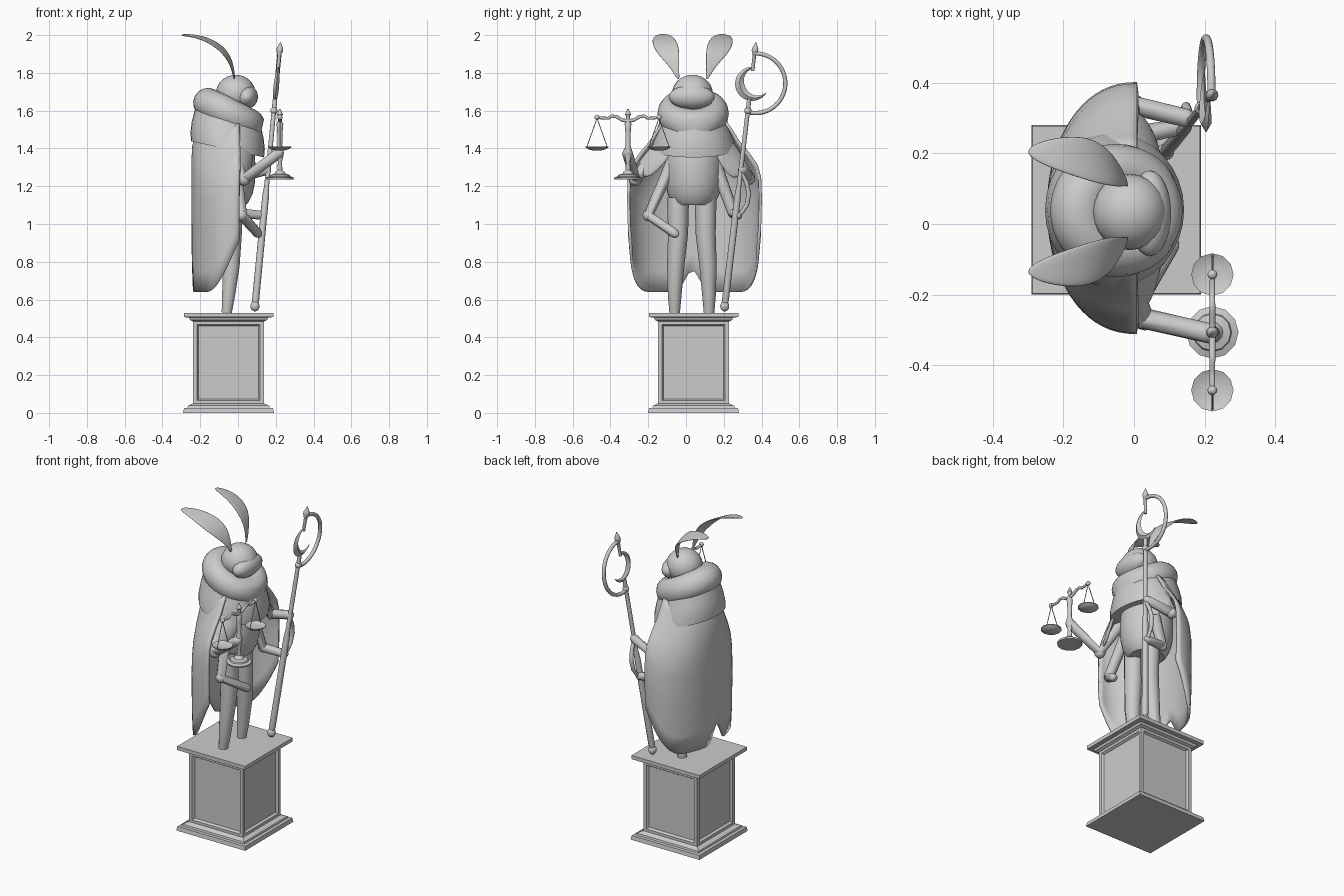
import bpy, bmesh, math
from mathutils import Vector

if "Cube" in bpy.data.objects:
    bpy.data.objects.remove(bpy.data.objects["Cube"])
C = bpy.context


def finish(name, bm, angle=40):
    bmesh.ops.recalc_face_normals(bm, faces=bm.faces)
    me = bpy.data.meshes.new(name)
    bm.to_mesh(me)
    bm.free()
    ob = bpy.data.objects.new(name, me)
    C.collection.objects.link(ob)
    smooth(ob, angle)
    return ob


def smooth(ob, angle=40):
    bpy.ops.object.select_all(action='DESELECT')
    ob.select_set(True)
    C.view_layer.objects.active = ob
    bpy.ops.object.shade_smooth_by_angle(angle=math.radians(angle))


def loft(name, cx, cy, rings, n=32, slope=0, turn=0, caps=True, angle=40):
    """Stack of elliptical rings (z, rx, ry), sheared by slope along x."""
    bm = bmesh.new()
    loops = []
    for z, rx, ry in rings:
        loop = []
        for i in range(n):
            a = 2 * math.pi * i / n + turn
            x = rx * math.cos(a)
            loop.append(bm.verts.new((cx + x, cy + ry * math.sin(a), z + slope * x)))
        loops.append(loop)
    for a, b in zip(loops, loops[1:]):
        for i in range(n):
            bm.faces.new((a[i], a[(i + 1) % n], b[(i + 1) % n], b[i]))
    if caps:
        bm.faces.new(loops[0])
        bm.faces.new(loops[-1])
    return finish(name, bm, angle)


def lathe(name, cx, cy, prof, n=12):
    return loft(name, cx, cy, [(z, r, r) for r, z in prof], n)


def tube(name, pts, radii, kind='POLY', res=3):
    cu = bpy.data.curves.new(name, 'CURVE')
    cu.dimensions = '3D'
    cu.bevel_depth = 1
    cu.bevel_resolution = res
    cu.use_fill_caps = True
    sp = cu.splines.new(kind)
    sp.points.add(len(pts) - 1)
    for p, co, r in zip(sp.points, pts, radii):
        p.co = (*co, 1)
        p.radius = r
    ob = bpy.data.objects.new(name, cu)
    C.collection.objects.link(ob)
    bpy.ops.object.select_all(action='DESELECT')
    ob.select_set(True)
    C.view_layer.objects.active = ob
    bpy.ops.object.convert(target='MESH')
    ob = C.view_layer.objects.active
    smooth(ob, 50)
    return ob


def ball(name, co, r, seg=24, rings=14):
    bpy.ops.mesh.primitive_uv_sphere_add(segments=seg, ring_count=rings, location=co)
    ob = C.object
    ob.name = name
    ob.scale = r if isinstance(r, tuple) else (r, r, r)
    smooth(ob, 60)
    return ob


def limb(name, pts, r0, r1):
    """Bent limb with rounded joints and a rounded tip."""
    pts = [Vector(p) for p in pts]
    d = (pts[-1] - pts[-2]).normalized()
    pts += [pts[-1] + d * r1 * .7, pts[-1] + d * r1]
    mid = (r0 + r1) / 2
    tube(name, pts, [r0] + [mid] * (len(pts) - 4) + [r1, r1 * .7, r1 * .2])
    for p in pts[1:-3]:
        ball(name + "_joint", p, mid, 12, 8)


def leaf(name, rows, thick):
    """Strip through rows of (left, centre, right) points, subdivided and thickened."""
    bm = bmesh.new()
    vs = [[bm.verts.new(p) for p in r] for r in rows]
    for a, b in zip(vs, vs[1:]):
        for i in range(2):
            bm.faces.new((a[i], a[i + 1], b[i + 1], b[i]))
    ob = finish(name, bm, 60)
    m = ob.modifiers.new("thick", 'SOLIDIFY')
    m.thickness, m.offset = thick, 0
    m = ob.modifiers.new("soft", 'SUBSURF')
    m.levels = m.render_levels = 2
    return ob


# pedestal: stepped mouldings and a panelled block
PX, PY, Q = -.05, .04, math.sqrt(2)
for name, prof in (("pedestal_base", [(.24, 0), (.236, .025), (.218, .027), (.215, .038), (.19, .05)]),
                   ("pedestal_cap", [(.19, .485), (.205, .492), (.21, .505), (.237, .507), (.237, .53)])):
    loft(name, PX, PY, [(z, r * Q, r * Q) for r, z in prof], 4, turn=math.pi / 4, angle=20)
bm = bmesh.new()
bmesh.ops.create_cube(bm, size=1)
for v in bm.verts:
    v.co = (PX + v.co.x * .375, PY + v.co.y * .375, .2675 + v.co.z * .445)
sides = [f for f in bm.faces if abs(f.normal.z) < .5]
bmesh.ops.inset_individual(bm, faces=sides, thickness=.03)
bmesh.ops.inset_individual(bm, faces=sides, thickness=.012, depth=-.014)
finish("pedestal_block", bm, 20)

# legs and belly
for y0, y1 in ((-.06, -.042), (.122, .104)):
    tube("leg", [(-.06, y0, .53), (-.05, y0, .62), (-.035, y0 * .7 + y1 * .3, .78), (-.03, y1, .95), (-.035, y1, 1.14)],
         [.028, .036, .046, .053, .058])
loft("belly", -.06, .04, [(1.1, .1, .1), (1.115, .115, .115), (1.16, .138, .138), (1.22, .15, .15),
                          (1.29, .153, .153), (1.36, .15, .15), (1.46, .12, .13)])

# folded wings as a cloak round the back, notched at the middle
heights = [(0, .345, .25), (.12, .353, .253), (.35, .357, .255), (.52, .353, .255), (.62, .335, .255),
           (.72, .29, .255), (.82, .235, .25), (.9, .205, .235), (1, .16, .19)]
bm = bmesh.new()
N, grid = 36, []
for t, w, d in heights:
    row = []
    for i in range(N + 1):
        a = math.radians(-90 + 180 * i / N)
        k = max(0, (abs(math.degrees(a)) - 45) / 45)
        zb = .64 + .27 * k ** 2 + .13 * max(0, 1 - abs(math.degrees(a) + 2) / 13)
        z = zb + (1.56 - zb) * t
        row.append(bm.verts.new((.008 - d * math.cos(a) ** .9, .045 + w * math.sin(a), z)))
    grid.append(row)
for a, b in zip(grid, grid[1:]):
    for i in range(N):
        bm.faces.new((a[i], a[i + 1], b[i + 1], b[i]))
cloak = finish("wing_cloak", bm, 60)
cloak.modifiers.new("thick", 'SOLIDIFY').thickness = .015

# shoulder mantle and fluffy tilted collar with a pointed front
loft("mantle", -.055, .04, [(1.395, .17, .19), (1.395, .193, .222), (1.44, .197, .215), (1.5, .19, .195),
                            (1.6, .165, .16)], slope=-.22)
bpy.ops.mesh.primitive_torus_add(major_segments=40, minor_segments=16, major_radius=.123, minor_radius=.08,
                                 location=(-.048, .038, 1.585), rotation=(0, math.radians(27), 0))
collar = C.object
collar.name = "collar"
collar.scale = (1, .93, 1)
for v in collar.data.vertices:
    if v.co.x > 0 and v.co.z < .05:
        v.co.z -= .045 * max(0, 1 - abs(v.co.y) / .13) * min(1, v.co.x / .1)
smooth(collar, 60)

# shoulder flaps over the arms
leaf("shoulder_flap", [[(-.03, -.14, 1.46), (.04, -.11, 1.44), (.08, -.06, 1.4)],
                       [(-.03, -.21, 1.38), (.05, -.17, 1.36), (.08, -.1, 1.33)],
                       [(-.02, -.28, 1.29), (.03, -.25, 1.26), (.05, -.2, 1.23)]], .02)
leaf("shoulder_flap", [[(-.03, .23, 1.46), (.04, .2, 1.44), (.08, .14, 1.4)],
                       [(-.03, .29, 1.38), (.05, .24, 1.35), (.08, .18, 1.31)],
                       [(-.02, .33, 1.3), (.03, .31, 1.27), (.05, .25, 1.22)]], .02)

# head, face and leaf-shaped antennae
ball("head", (-.012, .034, 1.69), (.105, .108, .1))
face = ball("face", (.045, .03, 1.672), (.06, .122, .064))
face.rotation_euler.y = math.radians(20)
ear = [(-.02, -.04, 1.765, .007), (-.028, -.06, 1.83, .022), (-.06, -.09, 1.9, .058), (-.12, -.112, 1.955, .07),
       (-.2, -.124, 1.99, .055), (-.27, -.13, 2.0, .032), (-.3, -.132, 2.0, .008)]
for s in (1, -1):
    rows = []
    for x, y, z, w in ear:
        fy = lambda v: v if s == 1 else .07 - v
        rows.append([(x - w * .2, fy(y - w), z - w * .1), (x, fy(y), z), (x + w * .25, fy(y + w), z + w * .1)])
    leaf("antenna", rows, .01)

# four arms
limb("upper_arm_scale", [(-.04, -.12, 1.43), (.03, -.268, 1.235), (.215, -.31, 1.375)], .038, .029)
limb("lower_arm_free", [(-.02, -.07, 1.33), (.02, -.2, 1.045), (.105, -.06, .95)], .035, .025)
limb("upper_arm_staff", [(-.04, .21, 1.42), (0, .335, 1.24), (.15, .3, 1.285)], .038, .026)
limb("lower_arm_staff", [(-.02, .15, 1.33), (0, .25, 1.06), (.13, .275, 1.045)], .035, .024)


# staff with ring and crescent
def on_staff(z, y=None):
    k = (z - .565) / 1.395
    return (.09 + .135 * k, .205 + .165 * k if y is None else y, z)


tube("staff_rod", [on_staff(z) for z in (.565, .6, 1.15, 1.2, 1.6, 1.66)], [.014, .019, .018, .013, .012, .012])
ball("staff_foot", on_staff(.565), (.024, .024, .028), 16, 10)
ball("staff_collar", on_staff(1.6), .019, 12, 8)
tube("staff_grip", [on_staff(z, y) for z, y in ((1.27, .295), (1.22, .32), (1.16, .333), (1.1, .322), (1.04, .28))],
     [.01, .012, .013, .012, .01])
arc = [math.radians(95 - 195 * i / 28) for i in range(29)]
tube("staff_ring", [on_staff(1.745 + .158 * math.sin(a), .368 + .158 * math.cos(a)) for a in arc], [.0115] * 29)
bm = bmesh.new()
pairs = []
for i in range(25):
    t = i / 24
    a = math.radians(78 + 250 * t)
    w = .048 * math.sin(math.pi * t) + .002
    quad = []
    for r, dx in ((.09, 0), (.09 - w / 2, .013 * math.sin(math.pi * t) + .002), (.09 - w, 0),
                  (.09 - w / 2, -.013 * math.sin(math.pi * t) - .002)):
        x, y, z = on_staff(1.742 + r * math.sin(a), .35 + r * math.cos(a))
        quad.append(bm.verts.new((x + dx, y, z)))
    pairs.append(quad)
for a, b in zip(pairs, pairs[1:]):
    for j in range(4):
        bm.faces.new((a[j], a[(j + 1) % 4], b[(j + 1) % 4], b[j]))
bm.faces.new(pairs[0])
bm.faces.new(pairs[-1])
finish("staff_crescent", bm, 40)
tube("staff_finial", [on_staff(z) for z in (1.81, 1.9, 1.915, 1.93, 1.962)], [.009, .01, .018, .017, .002])

# balance scale
SX, SY = .222, -.307
lathe("scale_stand", SX, SY, [(.072, 1.235), (.074, 1.245), (.055, 1.252), (.052, 1.26), (.03, 1.266), (.025, 1.275),
                              (.013, 1.285), (.011, 1.33), (.018, 1.36), (.018, 1.4), (.012, 1.42), (.015, 1.5),
                              (.018, 1.53), (.01, 1.545), (.01, 1.57), (.016, 1.58), (.003, 1.61)])
half = [(0, 1.545), (.03, 1.55), (.06, 1.568), (.085, 1.572), (.105, 1.56), (.13, 1.56), (.164, 1.565)]
for s in (-1, 1):
    tube("scale_beam", [(SX, SY + s * y, z) for y, z in half], [.01, .009, .009, .008, .008, .008, .007], res=2)
    cy = SY + s * .164
    ball("beam_end", (SX, cy, 1.565), .014, 12, 8)
    lathe("scale_pan", SX, cy, [(.025, 1.39), (.045, 1.395), (.06, 1.405), (.06, 1.41), (.045, 1.403), (.02, 1.4)])
    for d in (-.054, .054):
        tube("pan_chain", [(SX, cy, 1.56), (SX, cy + d, 1.408)], [.0025, .0025], res=1)
